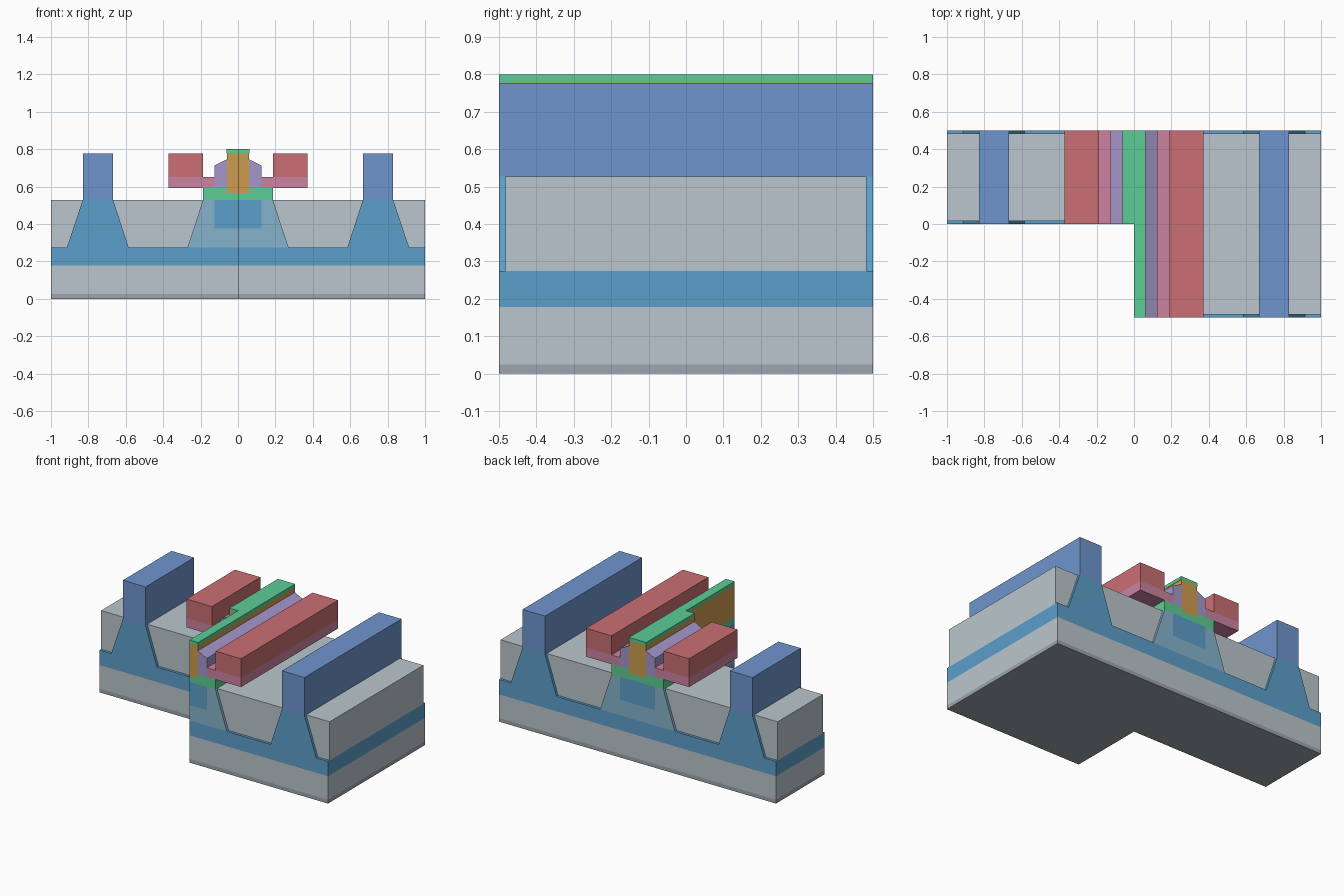
import bpy, bmesh

if "Cube" in bpy.data.objects:
    bpy.data.objects.remove(bpy.data.objects["Cube"])


def material(name, r, g, b):
    m = bpy.data.materials.new(name)
    lin = [((c / 255 + 0.055) / 1.055) ** 2.4 for c in (r, g, b)]
    m.diffuse_color = (*lin, 1)
    m.use_nodes = True
    m.node_tree.nodes["Principled BSDF"].inputs["Base Color"].default_value = m.diffuse_color
    return m


LIGHT_GREY = material("light grey", 187, 198, 205)
DARK_GREY = material("dark grey", 157, 165, 173)
BLUE = material("blue", 92, 159, 202)
CONTACT_BLUE = material("contact blue", 112, 149, 206)
PALE_BLUE = material("pale blue", 134, 179, 204)
GREEN = material("green", 92, 205, 149)
PINK = material("pink", 204, 131, 161)
RED = material("red", 202, 111, 115)
PURPLE = material("purple", 166, 151, 204)
ORANGE = material("orange", 205, 156, 78)


def strip(name, profile, mat, y0=-0.5, y1=0.5):
    """Extrude an x-z profile along y."""
    bm = bmesh.new()
    face = bm.faces.new([bm.verts.new((x, y0, z)) for x, z in profile])
    ext = bmesh.ops.extrude_face_region(bm, geom=[face])["geom"]
    bmesh.ops.translate(bm, vec=(0, y1 - y0, 0),
                        verts=[v for v in ext if isinstance(v, bmesh.types.BMVert)])
    bmesh.ops.recalc_face_normals(bm, faces=bm.faces)
    me = bpy.data.meshes.new(name)
    bm.to_mesh(me)
    bm.free()
    if mat:
        me.materials.append(mat)
    ob = bpy.data.objects.new(name, me)
    bpy.context.collection.objects.link(ob)
    return ob


def box(x0, x1, z0, z1):
    return [(x0, z0), (x1, z0), (x1, z1), (x0, z1)]


# Cutter that removes the front left quarter of the centre parts
cutter = strip("quarter_cutter", box(-2, 0, -1, 2), None, -2, 0)
cutter.hide_render = True
cutter.hide_viewport = True
cutter.display_type = 'WIRE'


def centre(name, half, mat):
    """Symmetric part across x = 0, with the quarter cut away."""
    ob = strip(name, half + [(-x, z) for x, z in reversed(half) if x > 0], mat)
    mod = ob.modifiers.new("quarter cut", 'BOOLEAN')
    mod.operation = 'DIFFERENCE'
    mod.solver = 'EXACT'
    mod.object = cutter


def sides(name, profile, mat, inset=0.0):
    """Full-length part on the right, half-length mirror on the left."""
    strip(name + "_right", profile, mat, -0.5 + inset, 0.5 - inset)
    strip(name + "_left", [(-x, z) for x, z in profile], mat, inset, 0.5 - inset)


# Layered base
Z0, Z1, Z2 = 0.178, 0.275, 0.527
centre("bottom_plate", [(1, 0), (1, 0.025)], DARK_GREY)
centre("substrate", [(1, 0.025), (1, Z0)], LIGHT_GREY)
centre("buried_layer", [(1, Z0), (1, Z1)], BLUE)

# Tapered pedestals, their contacts and the insulating fill
sides("pedestal", [(0.585, Z1), (0.915, Z1), (0.83, Z2), (0.667, Z2)], BLUE)
sides("outer_contact", box(0.667, 0.83, Z2, 0.777), CONTACT_BLUE)
sides("outer_fill", [(0.915, Z1), (1, Z1), (1, Z2), (0.83, Z2)], LIGHT_GREY, 0.017)
sides("inner_fill", [(0.27, Z1), (0.585, Z1), (0.667, Z2), (0.187, Z2)], LIGHT_GREY, 0.017)

# Central mesa with an inner block
centre("mesa", [(0.27, Z1), (0.187, Z2), (0.125, Z2), (0.125, 0.376)], PALE_BLUE)
centre("mesa_core", [(0.125, 0.376), (0.125, Z2)], BLUE)

# Notched slab, centre post and its cap
centre("slab", [(0.187, Z2), (0.187, 0.592), (0.06, 0.592), (0.06, 0.567)], GREEN)
centre("post", [(0.06, 0.567), (0.06, 0.778)], ORANGE)
centre("post_cap", [(0.062, 0.778), (0.062, 0.8)], GREEN)

# Spacers, wings and wing contacts
sides("spacer", [(0.06, 0.592), (0.125, 0.592), (0.125, 0.713), (0.06, 0.745)], PURPLE)
sides("wing", box(0.125, 0.372, 0.592, 0.652), PINK)
sides("wing_contact", box(0.188, 0.372, 0.652, 0.777), RED)
